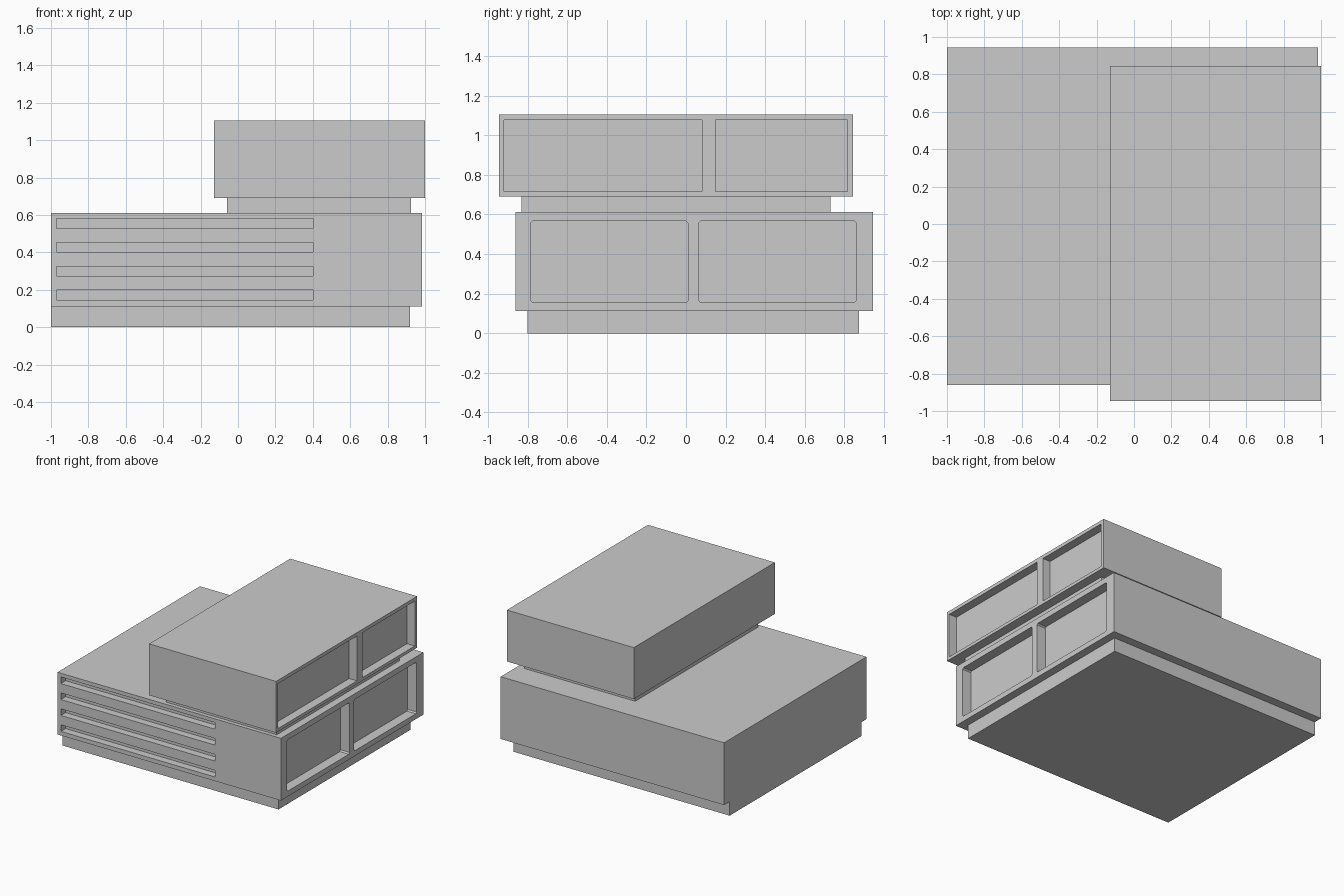
import bpy, bmesh
from mathutils import Vector

if "Cube" in bpy.data.objects:
    bpy.data.objects.remove(bpy.data.objects["Cube"])

concrete = bpy.data.materials.new("light_grey")
concrete.diffuse_color = (0.6, 0.6, 0.6, 1)
concrete.use_nodes = True
concrete.node_tree.nodes["Principled BSDF"].inputs["Base Color"].default_value = concrete.diffuse_color


def add_box(bm, x, y, z, corner=0.0):
    """Add a box spanning the given ranges; corner bevels the edges along x."""
    size = Vector((x[1] - x[0], y[1] - y[0], z[1] - z[0]))
    mid = Vector((sum(x) / 2, sum(y) / 2, sum(z) / 2))
    verts = bmesh.ops.create_cube(bm, size=1)["verts"]
    for v in verts:
        v.co = mid + v.co * size
    if corner:
        edges = {e for v in verts for e in v.link_edges
                 if abs(e.verts[0].co.x - e.verts[1].co.x) > 0.001}
        bmesh.ops.bevel(bm, geom=list(edges), offset=corner, segments=1, affect='EDGES')


def make_object(name, boxes, corner=0.0):
    bm = bmesh.new()
    for b in boxes:
        add_box(bm, *b, corner=corner)
    mesh = bpy.data.meshes.new(name)
    bm.to_mesh(mesh)
    bm.free()
    mesh.materials.append(concrete)
    obj = bpy.data.objects.new(name, mesh)
    bpy.context.collection.objects.link(obj)
    return obj


def carve(obj, boxes, corner=0.0):
    """Cut recesses out of a block."""
    cutter = make_object("recess_cutter", boxes, corner)
    cutter.hide_render = True
    mod = obj.modifiers.new("recesses", 'BOOLEAN')
    mod.operation, mod.solver, mod.object = 'DIFFERENCE', 'EXACT', cutter
    bpy.context.view_layer.objects.active = obj
    bpy.ops.object.modifier_apply(modifier=mod.name)
    bpy.data.objects.remove(cutter)


# Recessed plinth and the neck between the storeys
make_object("plinth", [((-1, 0.92), (-0.80, 0.875), (0, 0.112))])
make_object("neck", [((-0.06, 0.925), (-0.83, 0.73), (0.61, 0.695))])

# Lower storey: two windows on the right, four long slots in front
lower = make_object("lower_storey", [((-1, 0.985), (-0.862, 0.945), (0.112, 0.612))])
carve(lower, [((0.905, 1.1), y, (0.155, 0.567)) for y in ((-0.785, 0.01), (0.065, 0.86))],
      corner=0.01)
carve(lower, [((-0.97, 0.40), (-1.0, -0.802), (0.145 + i * 0.128, 0.198 + i * 0.128))
              for i in range(4)])

# Upper storey: two windows on the right
upper = make_object("upper_storey", [((-0.128, 1), (-0.945, 0.845), (0.692, 1.105))])
carve(upper, [((0.93, 1.1), y, (0.717, 1.077)) for y in ((-0.92, 0.082), (0.15, 0.815))])
